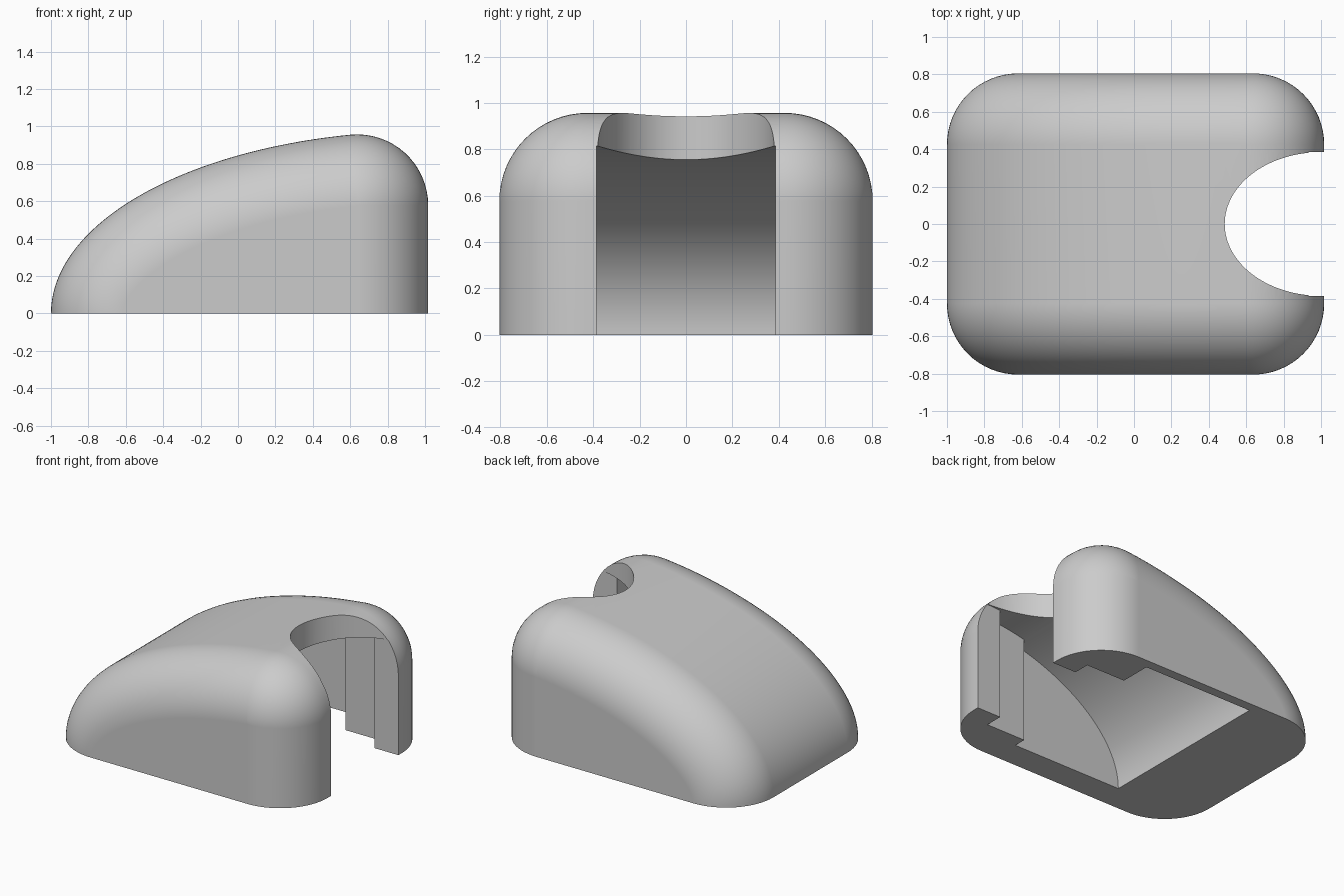
import bpy, bmesh, math
from math import sin, cos, pi
from mathutils import Vector

cube = bpy.data.objects.get("Cube")
if cube:
    bpy.data.objects.remove(cube, do_unlink=True)

RADIUS = 0.38      # rounding of all outer edges
HALF_CORE = 0.425  # half width of the flat middle

grey = bpy.data.materials.new("light_grey")
grey.use_nodes = True
grey.diffuse_color = (0.6, 0.6, 0.6, 1)
grey.node_tree.nodes["Principled BSDF"].inputs["Base Color"].default_value = (0.6, 0.6, 0.6, 1)


def finish(name, bm):
    bmesh.ops.recalc_face_normals(bm, faces=bm.faces)
    mesh = bpy.data.meshes.new(name)
    bm.to_mesh(mesh)
    bm.free()
    obj = bpy.data.objects.new(name, mesh)
    bpy.context.collection.objects.link(obj)
    return obj


def prism(name, points, shift):
    """Extrude a flat outline along a vector."""
    bm = bmesh.new()
    face = bm.faces.new([bm.verts.new(p) for p in points])
    ext = bmesh.ops.extrude_face_region(bm, geom=[face])["geom"]
    bmesh.ops.translate(bm, vec=shift, verts=[v for v in ext if isinstance(v, bmesh.types.BMVert)])
    return finish(name, bm)


def boolean(obj, cutter, operation):
    mod = obj.modifiers.new(operation.lower(), 'BOOLEAN')
    mod.object, mod.operation, mod.solver = cutter, operation, 'EXACT'
    cutter.hide_render = True


# Side profile of the body, shrunk inward from the full outline by (RADIUS - r)
def body_profile(r, a=2.0, b=0.975, steps=48, end=1.369):
    pts = []
    for i in range(steps + 1):
        t = end * i / steps
        n = Vector((-cos(t) / a, sin(t) / b)).normalized()
        pts.append(Vector((1 - a * cos(t), b * sin(t))) - n * (RADIUS - r))
    corner = pts[-1] - n * r
    start = math.atan2(n.y, n.x)
    for i in range(1, 17):
        ang = start * (1 - i / 16)
        pts.append(corner + Vector((cos(ang), sin(ang))) * r)
    pts.append(Vector((pts[-1].x, 0)))
    return pts


# Body: stacked profiles, rounded toward both sides
bm = bmesh.new()
rings = []
for side in (-1, 1):
    angles = [pi / 2 * i / 16 for i in range(17)]
    for t in (reversed(angles) if side < 0 else angles):
        y = side * (HALF_CORE + RADIUS * sin(t))
        rings.append([bm.verts.new((p.x, y, p.y)) for p in body_profile(RADIUS * cos(t))])
for r0, r1 in zip(rings, rings[1:]):
    for i in range(len(r0)):
        j = (i + 1) % len(r0)
        bm.faces.new((r0[i], r0[j], r1[j], r1[i]))
bm.faces.new(rings[0])
bm.faces.new(rings[-1])
bmesh.ops.remove_doubles(bm, verts=bm.verts, dist=1e-5)
bmesh.ops.dissolve_degenerate(bm, edges=bm.edges, dist=1e-5)
body = finish("body", bm)

# Cavity: curved ceiling limited by a stepped plan
FRONT, CEILING = 1.373, 0.815
arc = [(1 - FRONT * cos(pi / 2 * i / 48), -1, CEILING * sin(pi / 2 * i / 48)) for i in range(49)]
ceiling = prism("cavity_ceiling", arc + [(1.2, -1, CEILING), (1.2, -1, -0.1), (1 - FRONT, -1, -0.1)], (0, 2, 0))
plan = [(-0.5, -0.605), (0.51, -0.605), (0.51, -0.515), (0.825, -0.515), (0.825, -0.385), (1.1, -0.385),
        (1.1, 0.385), (0.825, 0.385), (0.825, 0.505), (0.51, 0.505), (0.51, 0.735), (-0.5, 0.735)]
cavity = prism("cavity_cutter", [(x, y, -0.05) for x, y in plan], (0, 0, 1.5))
boolean(cavity, ceiling, 'INTERSECT')

# Notch: upright elliptical opening through the tall end
oval = [(1 - 0.515 * sin(pi * i / 64), -0.384 * cos(pi * i / 64), -0.2) for i in range(65)]
notch = prism("notch_cutter", oval + [(1.2, 0.384, -0.2), (1.2, -0.384, -0.2)], (0, 0, 1.6))

boolean(body, cavity, 'DIFFERENCE')
boolean(body, notch, 'DIFFERENCE')

# Bake the cuts and drop the helpers
result = bpy.data.meshes.new_from_object(body.evaluated_get(bpy.context.evaluated_depsgraph_get()))
body.modifiers.clear()
body.data = result
for helper in (cavity, ceiling, notch):
    bpy.data.objects.remove(helper, do_unlink=True)
result.materials.clear()
result.materials.append(grey)

bpy.ops.object.select_all(action='DESELECT')
body.select_set(True)
bpy.context.view_layer.objects.active = body
bpy.ops.object.shade_smooth_by_angle(angle=math.radians(30))
weighted = body.modifiers.new("even_shading", 'WEIGHTED_NORMAL')
weighted.keep_sharp = True
